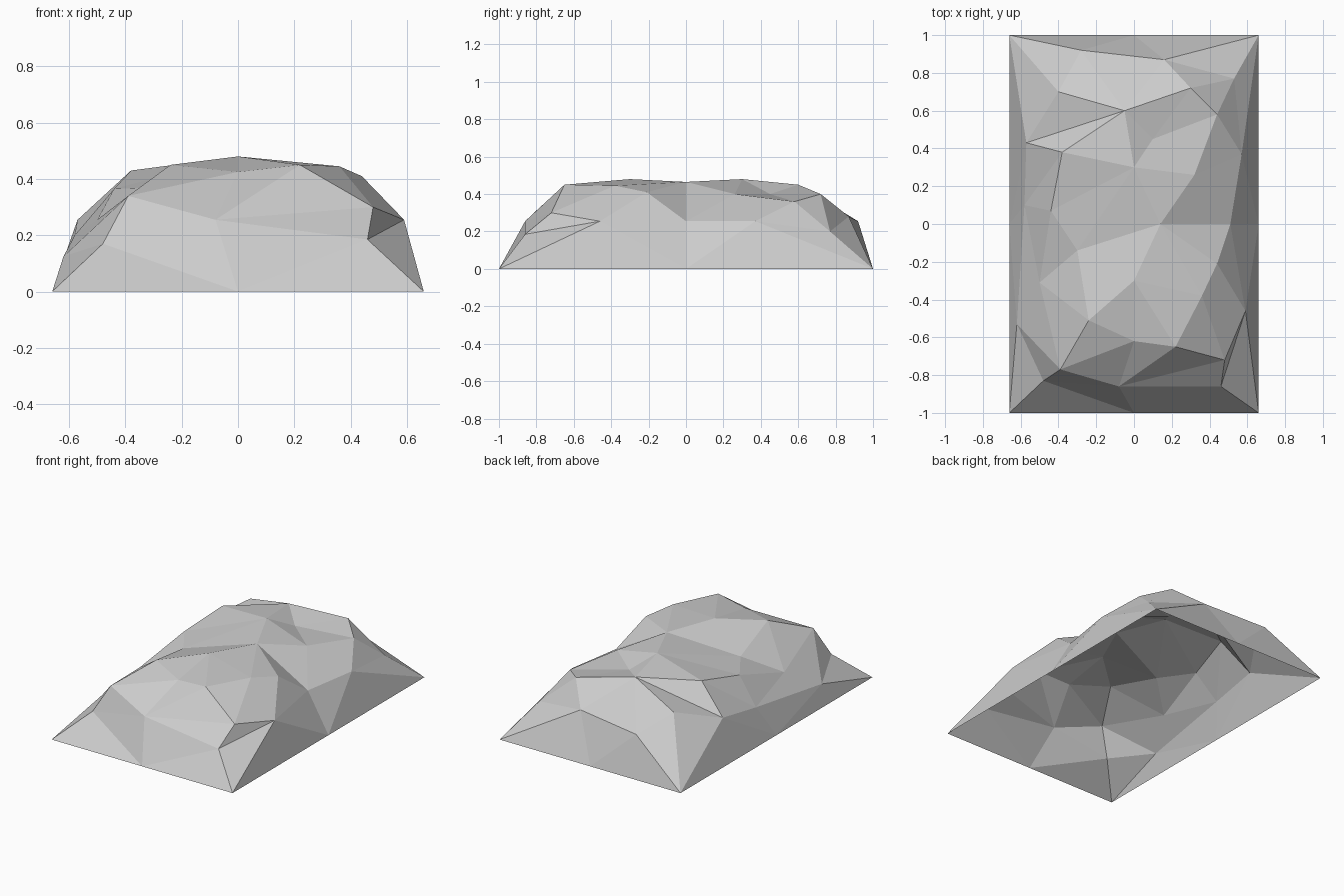
import bpy
import bmesh
from mathutils import Vector
from mathutils.geometry import delaunay_2d_cdt

default_cube = bpy.data.objects.get("Cube")
if default_cube:
    bpy.data.objects.remove(default_cube, do_unlink=True)

# Plain stone colour
stone = bpy.data.materials.new("stone_grey")
stone.use_nodes = True
stone_colour = (0.6, 0.6, 0.6, 1)
stone.diffuse_color = stone_colour
stone.node_tree.nodes["Principled BSDF"].inputs["Base Color"].default_value = stone_colour

# Rectangular footprint on the ground
base_outline = [(-.66, -1, 0), (0, -1, 0), (.66, -1, 0), (.66, 0, 0),
                (.66, 1, 0), (0, 1, 0), (-.66, 1, 0), (-.66, 0, 0)]

# Lower contour, just above the ground
foot_contour = [(-.48, -.83, .17), (-.08, -.86, .255), (.46, -.86, .185),
                (.59, -.46, .255), (.51, 0, .255), (.57, .37, .255),
                (.53, .77, .2), (.16, .87, .28), (-.28, .92, .255),
                (-.4, .7, .35), (-.57, .43, .255), (-.58, .1, .2),
                (-.62, -.53, .125)]

# Upper contour, where the sides turn into the top
shoulder_contour = [(-.39, -.77, .34), (0, -.62, .425), (.22, -.65, .45),
                    (.36, -.38, .445), (.44, -.21, .41), (.14, 0, .465),
                    (.32, .26, .4), (.44, .58, .36), (.3, .72, .4),
                    (-.05, .6, .45), (-.38, .38, .43), (-.44, .07, .365),
                    (-.3, -.14, .37), (-.24, -.51, .45)]

# Loose peaks and spurs between the contours
front_peak = (0, -.3, .48)
back_peak = (0, .3, .48)
back_dent = (.1, .45, .4)
left_hollow = (-.5, -.31, .255)
corner_spur = (.48, -.72, .3)

foot, shoulder = foot_contour, shoulder_contour
creases = [
    [shoulder[-1], front_peak, shoulder[5], back_peak, shoulder[9]],
    [shoulder[6], back_dent, shoulder[7]],
    [shoulder[2], corner_spur, foot[2]],
    [corner_spur, foot[1], shoulder[0]],
    [shoulder[0], left_hollow, shoulder[-2], shoulder[5]],
    [shoulder[9], foot[10], shoulder[10]],
    [shoulder[9], foot[9]],
    [foot[0], base_outline[1]],
]


def closed(contour):
    return contour + contour[:1]


def build_faceted_surface(name, chains, material):
    """Stretch a triangulated skin over chains of points, keeping their edges."""
    points = list(dict.fromkeys(p for chain in chains for p in chain))
    index = {point: i for i, point in enumerate(points)}
    edges = [(index[a], index[b])
             for chain in chains for a, b in zip(chain, chain[1:])]
    flat = [Vector(point[:2]) for point in points]
    plan, _, triangles, sources, _, _ = delaunay_2d_cdt(flat, edges, [], 0, 0.0001)

    bm = bmesh.new()
    verts = []
    for position, source in zip(plan, sources):
        if source:
            height = points[source[0]][2]
        else:
            height = min(points, key=lambda p: (Vector(p[:2]) - position).length)[2]
        verts.append(bm.verts.new((position.x, position.y, height)))
    for triangle in triangles:
        corners = [verts[i] for i in triangle]
        face = bm.faces.new(corners)
        face.normal_update()
        if face.normal.z < 0:
            face.normal_flip()
        face.smooth = False
    mesh = bpy.data.meshes.new(name)
    bm.to_mesh(mesh)
    bm.free()
    mesh.materials.append(material)
    obj = bpy.data.objects.new(name, mesh)
    bpy.context.collection.objects.link(obj)
    return obj


# Open-bottomed rock mound
contours = [closed(c) for c in (base_outline, foot_contour, shoulder_contour)]
build_faceted_surface("rock_mound", contours + creases, stone)
